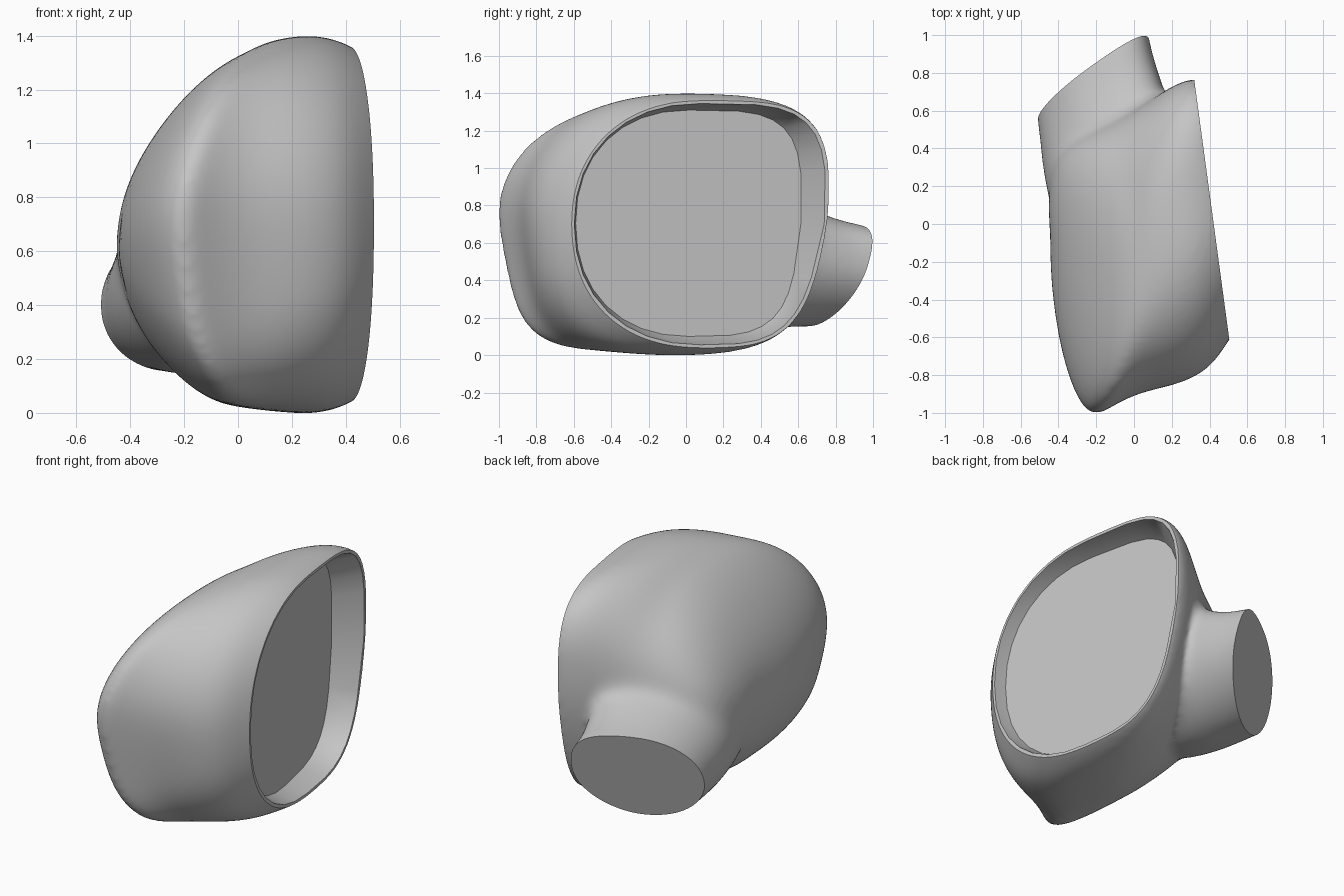
import bpy, bmesh, math
from mathutils import Vector

if "Cube" in bpy.data.objects:
    bpy.data.objects.remove(bpy.data.objects["Cube"])

grey = bpy.data.materials.new("plain grey")
grey.use_nodes = True
grey.diffuse_color = (0.56, 0.56, 0.56, 1)
grey.node_tree.nodes["Principled BSDF"].inputs["Base Color"].default_value = grey.diffuse_color

COUNT = 32


def oval(a0, a1, z0, z1, powers, leans=(0, 0)):
    """Superellipse outline. powers: low side upper and lower, high side upper and lower.
    leans: how far the lower part of the low and high sides slopes inward."""
    ca, cz = (a0 + a1) / 2, (z0 + z1) / 2
    points = []
    for i in range(COUNT):
        t = 2 * math.pi * i / COUNT
        c, s = math.cos(t), math.sin(t)
        n = powers[(0 if c < 0 else 2) + (0 if s > 0 else 1)]
        a = ca + (a1 - a0) / 2 * math.copysign(abs(c) ** (2 / n), c)
        z = cz + (z1 - z0) / 2 * math.copysign(abs(s) ** (2 / n), s)
        lean = leans[0] if c < 0 else -leans[1]
        points.append((a + lean * abs(c) ** .3 * max(0, .75 - z), z))
    return points


def loft(name, rings):
    """Skin closed rings and cap both ends."""
    bm = bmesh.new()
    loops = [[bm.verts.new(p) for p in ring] for ring in rings]
    for a, b in zip(loops, loops[1:]):
        for i in range(COUNT):
            j = (i + 1) % COUNT
            bm.faces.new((a[i], a[j], b[j], b[i]))
    bm.faces.new(loops[0])
    bm.faces.new(loops[-1])
    bmesh.ops.recalc_face_normals(bm, faces=bm.faces)
    mesh = bpy.data.meshes.new(name)
    bm.to_mesh(mesh)
    bm.free()
    mesh.materials.append(grey)
    obj = bpy.data.objects.new(name, mesh)
    bpy.context.scene.collection.objects.link(obj)
    return obj


def apply(obj):
    """Bake the modifier stack."""
    deps = bpy.context.evaluated_depsgraph_get()
    mesh = bpy.data.meshes.new_from_object(obj.evaluated_get(deps))
    obj.modifiers.clear()
    obj.data = mesh


def relax(obj, times, group=""):
    mod = obj.modifiers.new("Relax", "SMOOTH")
    mod.factor = .5
    mod.iterations = times
    mod.vertex_group = group
    apply(obj)


# Shell: x, slant along y, bend along z, y range, z range,
# squareness of front upper, front lower and back, lean of the lower front
shell_spec = [
    (.52, -.135, 0, -.50, .775, .08, 1.32, 2.2, 2.2, 4, 0),
    (.42, -.135, 0, -.615, .785, .03, 1.37, 2.2, 2.2, 4, 0),
    (.30, -.135, 0, -.78, .745, -.01, 1.41, 2.1, 2.6, 3.6, .04),
    (.12, -.12, .06, -.865, .64, 0, 1.395, 2.2, 3.3, 3, .10),
    (-.04, -.08, .22, -.90, .57, .01, 1.37, 2.3, 4.2, 2.6, .15),
    (-.17, -.04, .4, -.98, .52, .02, 1.34, 2.3, 5, 2.5, .18),
    (-.27, -.04, .47, -1.05, .48, .035, 1.295, 2.4, 5, 2.4, .19),
    (-.37, -.05, .55, -.92, .40, .10, 1.17, 2.3, 4, 2.2, .18),
    (-.43, -.04, .55, -.62, .32, .25, .94, 2.2, 2.6, 2, .1),
    (-.455, -.03, .5, -.25, .15, .45, .72, 2, 2, 2, 0),
]
rings = []
for x, slant, bend, y0, y1, z0, z1, up, low, back, lean in shell_spec:
    outline = oval(y0, y1, z0, z1, (up, low, back, back), (lean, .22))
    rings.append([(x + slant * y + bend * (z - .65) ** 2, y, z) for y, z in outline])
housing = loft("mirror_housing", rings)
housing.modifiers.new("Smooth", "SUBSURF").levels = 2

# Mounting stalk: y position, x range, z range, slanted like its end face
rings = []
for y, x0, x1, z0, z1 in [(-.05, -.36, .20, .20, .85), (.20, -.43, .22, .14, .92),
                          (.38, -.475, .19, .13, .86), (.60, -.50, .125, .15, .75),
                          (.84, -.52, .07, .16, .69), (1.0, -.525, .055, .17, .68)]:
    ring = []
    for x, z in oval(x0, x1, z0, z1, (2.1, 2, 2.8, 1.9)):
        ring.append((x, y + .65 * (x + .2), z + .15 * (x + .2)))
    rings.append(ring)
stalk = loft("stalk", rings)
stalk.modifiers.new("Smooth", "SUBSURF").levels = 2

# Merge the stalk into the shell
apply(housing)
apply(stalk)
bm = bmesh.new()
bm.from_mesh(housing.data)
bm.from_mesh(stalk.data)
bm.to_mesh(housing.data)
bm.free()
bpy.data.objects.remove(stalk)
remesh = housing.modifiers.new("Blend", "REMESH")
remesh.mode = "VOXEL"
remesh.voxel_size = .018
relax(housing, 16)

# Soften the stalk root with a wide fillet
root = housing.vertex_groups.new(name="stalk_root")
for v in housing.data.vertices:
    x, y, z = v.co
    along = y - .65 * (x + .2)
    weight = min(1, (.80 - along) / .15, (along - .2) / .15, (1.1 - z) / .15,
                 (.27 - x - .135 * y) / .1)
    if weight > 0:
        root.add([v.index], weight, "REPLACE")
relax(housing, 60, root.name)

# Slice the rim and the stalk end flat; the stalk end tips downward
bm = bmesh.new()
bm.from_mesh(housing.data)
for point, normal in [((.422, 0, 0), (1, .135, 0)),
                      ((-.2, .845, .66), (-.55, .83, -.27))]:
    cut = bmesh.ops.bisect_plane(bm, geom=bm.verts[:] + bm.edges[:] + bm.faces[:],
                                 plane_co=point, plane_no=Vector(normal).normalized(),
                                 clear_outer=True, dist=1e-5)
    edges = [e for e in cut["geom_cut"] if isinstance(e, bmesh.types.BMEdge)]
    bmesh.ops.holes_fill(bm, edges=edges, sides=0)
bmesh.ops.recalc_face_normals(bm, faces=bm.faces)
bm.to_mesh(housing.data)
bm.free()

# Recess with the flat mirror face at its floor
square = (2.2, 2.2, 4, 4)
floor = oval(-.59, .62, .10, 1.31, square, (0, .12))
mouth = oval(-.597, .75, .055, 1.345, square, (0, .22))
recess = loft("recess_cutter", [
    [(.314 - .195 * y, y, z) for y, z in floor],
    [(.42 - .135 * y, y, z) for y, z in mouth],
    [(.6 - .135 * y, y, z) for y, z in mouth],
])
recess.hide_render = True
carve = housing.modifiers.new("Recess", "BOOLEAN")
carve.object = recess
carve.operation = "DIFFERENCE"
carve.solver = "EXACT"
apply(housing)
bpy.data.objects.remove(recess)

# One clean material and smooth shading with crisp rims
housing.data.materials.clear()
housing.data.materials.append(grey)
for face in housing.data.polygons:
    face.material_index = 0
bpy.ops.object.select_all(action="DESELECT")
housing.select_set(True)
bpy.context.view_layer.objects.active = housing
bpy.ops.object.shade_smooth_by_angle(angle=math.radians(35))
